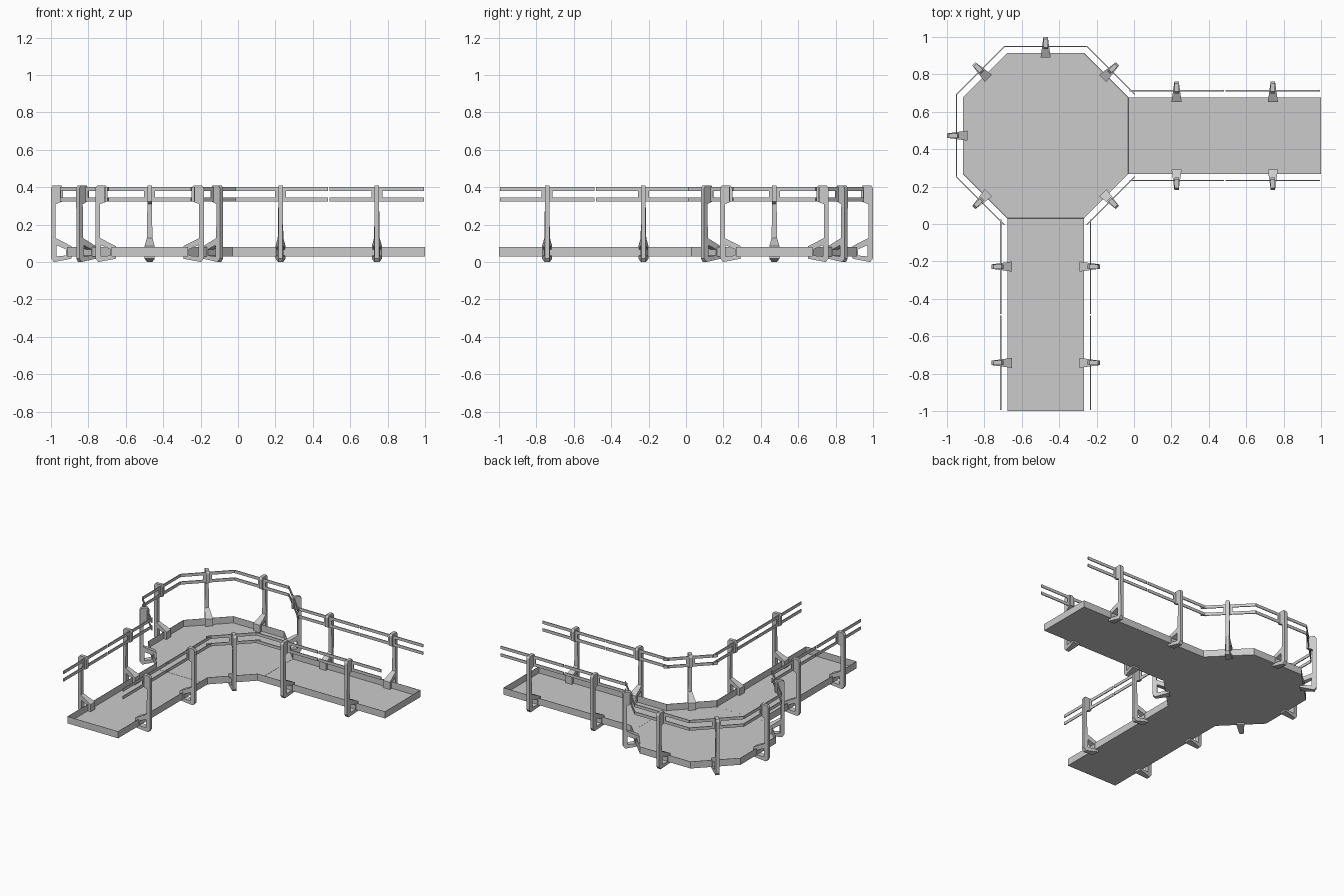
import bpy, bmesh
from math import pi, radians, cos, sin
from mathutils import Matrix, Vector

cube = bpy.data.objects.get("Cube")
if cube:
    bpy.data.objects.remove(cube)

# Single grey paint
grey = bpy.data.materials.new("light_grey_metal")
grey.use_nodes = True
colour = (0.6, 0.6, 0.6, 1)
grey.diffuse_color = colour
grey.node_tree.nodes["Principled BSDF"].inputs["Base Color"].default_value = colour

HUB = Vector((-0.4725, 0.4725, 0))   # centre of the octagonal platform
APO, HALF = 0.4425, 0.205            # platform half size, walkway half width
CHAMFER = (APO + HALF) / 2 ** 0.5    # distance from hub to the slanted sides
FLOOR, LIP = 0.03, 0.08
RAIL = 0.035                         # rail distance outside the floor edge
MODULE = 0.515                       # length of one walkway section


def mesh_from(name, bm):
    bmesh.ops.recalc_face_normals(bm, faces=bm.faces)
    mesh = bpy.data.meshes.new(name)
    bm.to_mesh(mesh)
    bm.free()
    mesh.materials.append(grey)
    return mesh


def place(name, mesh, matrix=Matrix()):
    ob = bpy.data.objects.new(name, mesh)
    ob.matrix_world = matrix
    bpy.context.collection.objects.link(ob)
    return ob


def tray(name, outline, open_sides):
    """Sheet floor with an upright lip on every side that is not open."""
    bm = bmesh.new()
    low = [bm.verts.new((x, y, FLOOR)) for x, y in outline]
    bm.faces.new(low[::-1])
    n = len(low)
    high = {}
    for i in range(n):
        if i in open_sides:
            continue
        j = (i + 1) % n
        for k in (i, j):
            if k not in high:
                high[k] = bm.verts.new((*outline[k], LIP))
        bm.faces.new((low[i], low[j], high[j], high[i]))
    # Outward is down on the floor and away from the middle on the lips
    mesh = bpy.data.meshes.new(name)
    bm.to_mesh(mesh)
    bm.free()
    mesh.materials.append(grey)
    sheet = place(name, mesh).modifiers.new("sheet", "SOLIDIFY")
    sheet.thickness = 0.003
    sheet.offset = -1


# Octagonal platform, open towards the two walkways
corners = [(APO, -HALF), (APO, HALF), (HALF, APO), (-HALF, APO),
           (-APO, HALF), (-APO, -HALF), (-HALF, -APO), (HALF, -APO)]
tray("octagon_platform", [(HUB.x + x, HUB.y + y) for x, y in corners], {0, 6})

# Two walkways
start = HUB.x + APO
side_a, side_b = HUB.y - HALF, HUB.y + HALF
tray("left_walkway", [(start, side_a), (1, side_a), (1, side_b), (start, side_b)], {3})
tray("front_walkway", [(-side_b, -1), (-side_a, -1), (-side_a, -start), (-side_b, -start)], {2})


# Clamp post: side profile of (outward, height) points and its cells
points = [(.085, .02), (.07, 0), (-.025, .018), (-.025, .085), (.06, .128), (.085, .128),
          (.055, .03), (.005, .035), (.005, .068), (.055, .09),
          (.06, .31), (.085, .31), (.02, .325), (.02, .395), (.03, .41), (.075, .41), (.085, .395)]
cells = [(1, 2, 7, 6), (2, 3, 8, 7), (3, 4, 9, 8), (4, 5, 0, 9), (0, 1, 6, 9),
         (5, 4, 10, 11), (11, 10, 12, 13, 14, 15, 16)]


def post_mesh():
    bm = bmesh.new()
    sides = []
    for s in (-1, 1):
        ring = []
        for u, z in points:
            # The foot widens towards the floor, the column stays slim
            half = 0.012 if z > 0.15 else 0.027 - (u + 0.025) * 0.14
            ring.append(bm.verts.new((u, s * half, z)))
        sides.append(ring)
    edges = {}
    for cell in cells:
        for ring in sides:
            bm.faces.new([ring[i] for i in cell])
        for a, b in zip(cell, cell[1:] + cell[:1]):
            key = frozenset((a, b))
            edges[key] = edges.get(key, 0) + 1
    for key, count in edges.items():
        if count == 1:
            a, b = key
            bm.faces.new((sides[0][a], sides[0][b], sides[1][b], sides[1][a]))
    return mesh_from("clamp_post", bm)


def rail_mesh(half):
    """Two flat bars joined by a small plate at the post."""
    bm = bmesh.new()
    for length, z0, z1 in ((half, .379, .4), (half, .324, .345), (.03, .345, .379)):
        size = Matrix.Diagonal((0.006, 2 * length, z1 - z0, 1))
        spot = Matrix.Translation((RAIL, 0, (z0 + z1) / 2))
        bmesh.ops.create_cube(bm, size=1, matrix=spot @ size)
    return mesh_from("rail", bm)


post = post_mesh()
straight_rail = rail_mesh(MODULE / 2 - 0.005)
long_rail = rail_mesh(0.219)
slant_rail = rail_mesh(0.182)


def railing(name, spot, angle, rail):
    matrix = Matrix.Translation(spot) @ Matrix.Rotation(angle, 4, "Z")
    place(name + "_post", post, matrix)
    place(name + "_rail", rail, matrix)


# Railings around the platform
for degrees in (45, 90, 135, 180, 225, 315):
    a = radians(degrees)
    slanted = degrees % 90 != 0
    reach = CHAMFER if slanted else APO
    railing("platform", HUB + reach * Vector((cos(a), sin(a), 0)), a,
            slant_rail if slanted else long_rail)

# Railings on both sides of both walkways
for i in range(2):
    along = start + MODULE * (i + 0.5)
    for s in (-1, 1):
        railing("left_walkway", Vector((along, HUB.y + s * HALF, 0)), s * pi / 2, straight_rail)
        railing("front_walkway", Vector((HUB.x + s * HALF, -along, 0)),
                0 if s > 0 else pi, straight_rail)
